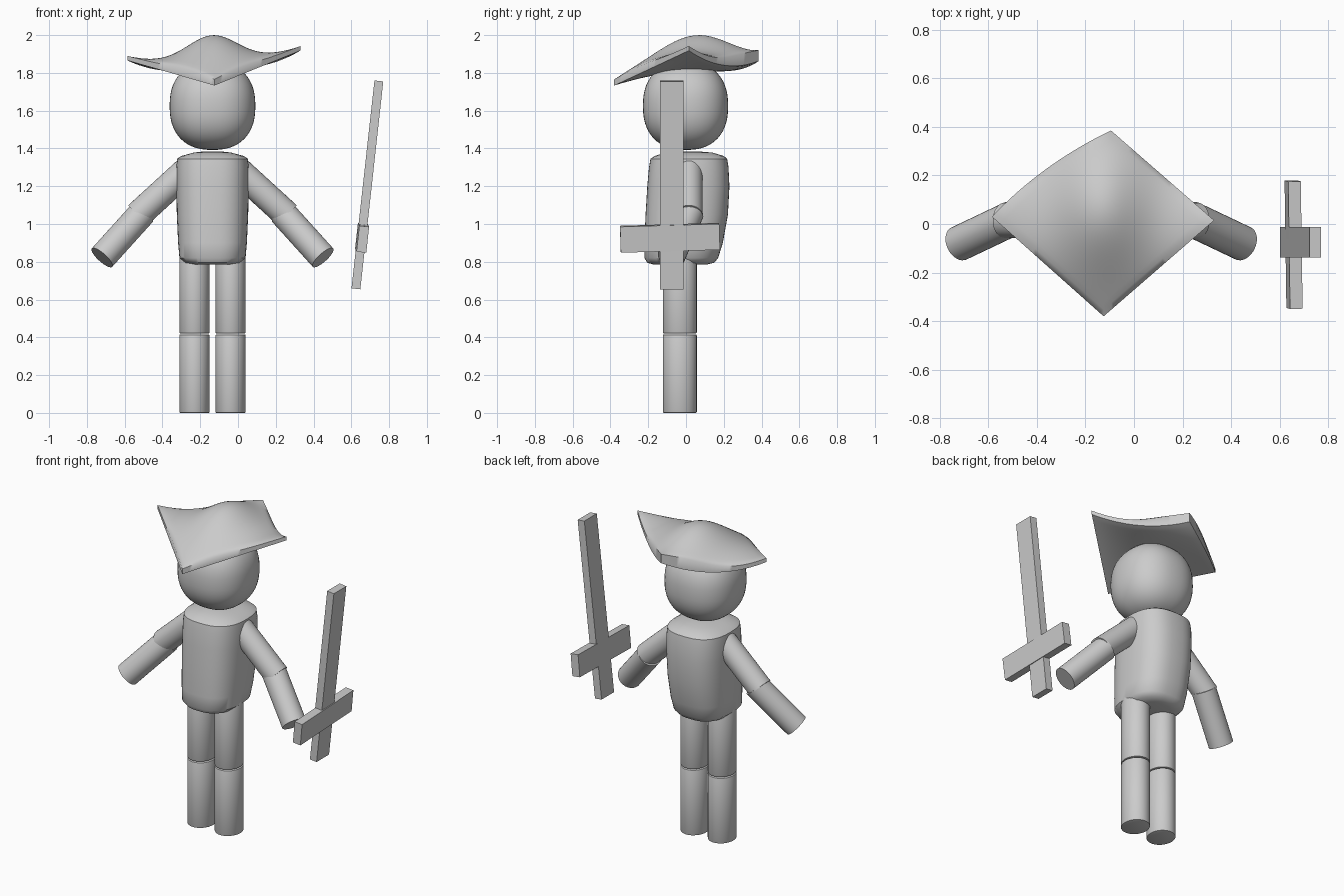
import bpy, bmesh
from math import cos, sin, pi, exp, radians
from mathutils import Vector, Matrix

if "Cube" in bpy.data.objects:
    bpy.data.objects.remove(bpy.data.objects["Cube"])

CX = -0.135          # symmetry plane of the figure


def make_object(name, bm, angle=40):
    bmesh.ops.recalc_face_normals(bm, faces=bm.faces[:])
    mesh = bpy.data.meshes.new(name)
    bm.to_mesh(mesh)
    bm.free()
    ob = bpy.data.objects.new(name, mesh)
    bpy.context.collection.objects.link(ob)
    bpy.ops.object.select_all(action='DESELECT')
    bpy.context.view_layer.objects.active = ob
    ob.select_set(True)
    bpy.ops.object.shade_smooth_by_angle(angle=radians(angle))
    return ob


def spow(v, p):
    return (abs(v) ** p) * (1 if v >= 0 else -1)


def loft(name, rings, power, n=48):
    """Skin superelliptic rings given as (z, half_x, y_front, y_back)."""
    bm = bmesh.new()
    loops = []
    for z, hx, y0, y1 in rings:
        cy, hy = (y0 + y1) / 2, (y1 - y0) / 2
        loops.append([bm.verts.new((CX + hx * spow(cos(2 * pi * i / n), 2 / power),
                                    cy + hy * spow(sin(2 * pi * i / n), 2 / power), z))
                      for i in range(n)])
    for a, b in zip(loops, loops[1:]):
        for i in range(n):
            j = (i + 1) % n
            bm.faces.new((a[i], a[j], b[j], b[i]))
    bm.faces.new(loops[0])
    bm.faces.new(loops[-1])
    return make_object(name, bm)


def limb(name, a, b, r, ry=None, bevel=0.0):
    """Capped cylinder from a to b, optionally oval in y."""
    a, b = Vector(a), Vector(b)
    d = b - a
    bm = bmesh.new()
    bmesh.ops.create_cone(bm, cap_ends=True, segments=32, radius1=r, radius2=r, depth=d.length)
    if ry:
        bmesh.ops.scale(bm, vec=(1, ry / r, 1), verts=bm.verts[:])
    if bevel:
        rims = [e for e in bm.edges if abs(e.verts[0].co.z - e.verts[1].co.z) < 1e-5]
        bmesh.ops.bevel(bm, geom=rims, offset=bevel, segments=2, affect='EDGES', profile=0.5)
    if not ry:
        bm.transform(d.to_track_quat('Z', 'Y').to_matrix().to_4x4())
    bm.transform(Matrix.Translation((a + b) / 2))
    return make_object(name, bm)


def box(name, size, centre, rot):
    bm = bmesh.new()
    bmesh.ops.create_cube(bm, size=1)
    bmesh.ops.scale(bm, vec=size, verts=bm.verts[:])
    bm.transform(Matrix.Translation(centre) @ rot)
    return make_object(name, bm)


# Torso
loft("torso", [
    (0.785, 0.10, -0.17, 0.11), (0.795, 0.15, -0.205, 0.15), (0.82, 0.175, -0.22, 0.17),
    (0.90, 0.182, -0.22, 0.195), (1.05, 0.189, -0.214, 0.222), (1.20, 0.192, -0.205, 0.230),
    (1.30, 0.192, -0.196, 0.225), (1.345, 0.188, -0.188, 0.218), (1.36, 0.165, -0.165, 0.20),
    (1.378, 0.10, -0.11, 0.14), (1.385, 0.04, -0.04, 0.06)], 2.6)

# Head
head = []
for k in range(29):
    t = -pi / 2 + pi * (k + 0.25) / 28.5
    s = abs(cos(t)) ** (2 / 2.35)
    head.append((1.625 + 0.233 * spow(sin(t), 2 / 2.35), 0.227 * s, -0.228 * s, 0.223 * s))
loft("head", head, 2.3)

# Legs and arms, mirrored about the figure's centre plane
for side, sx in (("left", 1), ("right", -1)):
    def px(x):
        return CX + sx * (x - CX)
    leg_x = px(-0.039)
    limb(side + "_lower_leg", (leg_x, -0.033, 0), (leg_x, -0.033, 0.415), 0.08, 0.09, 0.005)
    limb(side + "_upper_leg", (leg_x, -0.033, 0.421), (leg_x, -0.033, 0.85), 0.08, 0.09, 0.005)
    limb(side + "_upper_arm", (px(0.0), 0.015, 1.285), (px(0.262), 0.015, 1.045), 0.073)
    limb(side + "_forearm", (px(0.235), 0.022, 1.06), (px(0.45), -0.08, 0.822), 0.073)

# Sword
tilt = Matrix.Rotation(radians(6.3), 4, 'Y')
box("sword_blade", (0.047, 0.125, 1.107), (0.685, -0.075, 1.207), tilt)
box("sword_guard", (0.052, 0.525, 0.138), (0.657, -0.085, 0.927),
    tilt @ Matrix.Rotation(radians(1.6), 4, 'X') @ Matrix.Rotation(radians(1), 4, 'Z'))

# Hat: four-cornered padded cloth with a soft crown
front, right = Vector((-0.125, -0.38, 1.745)), Vector((0.33, 0.015, 1.93))
back, left = Vector((-0.095, 0.385, 1.875)), Vector((-0.585, 0.03, 1.878))
N = 28


def hat_point(u, v, top):
    p = (front * (1 - u) + right * u) * (1 - v) + (left * (1 - u) + back * u) * v
    pad = (16 * u * (1 - u) * v * (1 - v)) ** 0.5
    p.z -= 0.05 * 4 * (u * (1 - u) * v * v + v * (1 - v) * u * u)   # sagging back rims
    bow = 0.08 * u * (1 - u) * v                                   # back-left rim bows out
    p += Vector((-bow, bow, 0))
    if top:
        crown = exp(-(p.x + 0.135) ** 2 / 0.035 - (p.y - 0.07) ** 2 / 0.075)
        p.z += 0.012 + 0.13 * crown + 0.025 * pad
    else:
        p.z -= 0.012 + 0.012 * pad
    return p


bm = bmesh.new()
for top in (True, False):
    grid = [[bm.verts.new(hat_point(i / N, j / N, top)) for j in range(N + 1)]
            for i in range(N + 1)]
    for i in range(N):
        for j in range(N):
            bm.faces.new((grid[i][j], grid[i + 1][j], grid[i + 1][j + 1], grid[i][j + 1]))
bmesh.ops.bridge_loops(bm, edges=[e for e in bm.edges if e.is_boundary])
make_object("hat", bm, 60)
